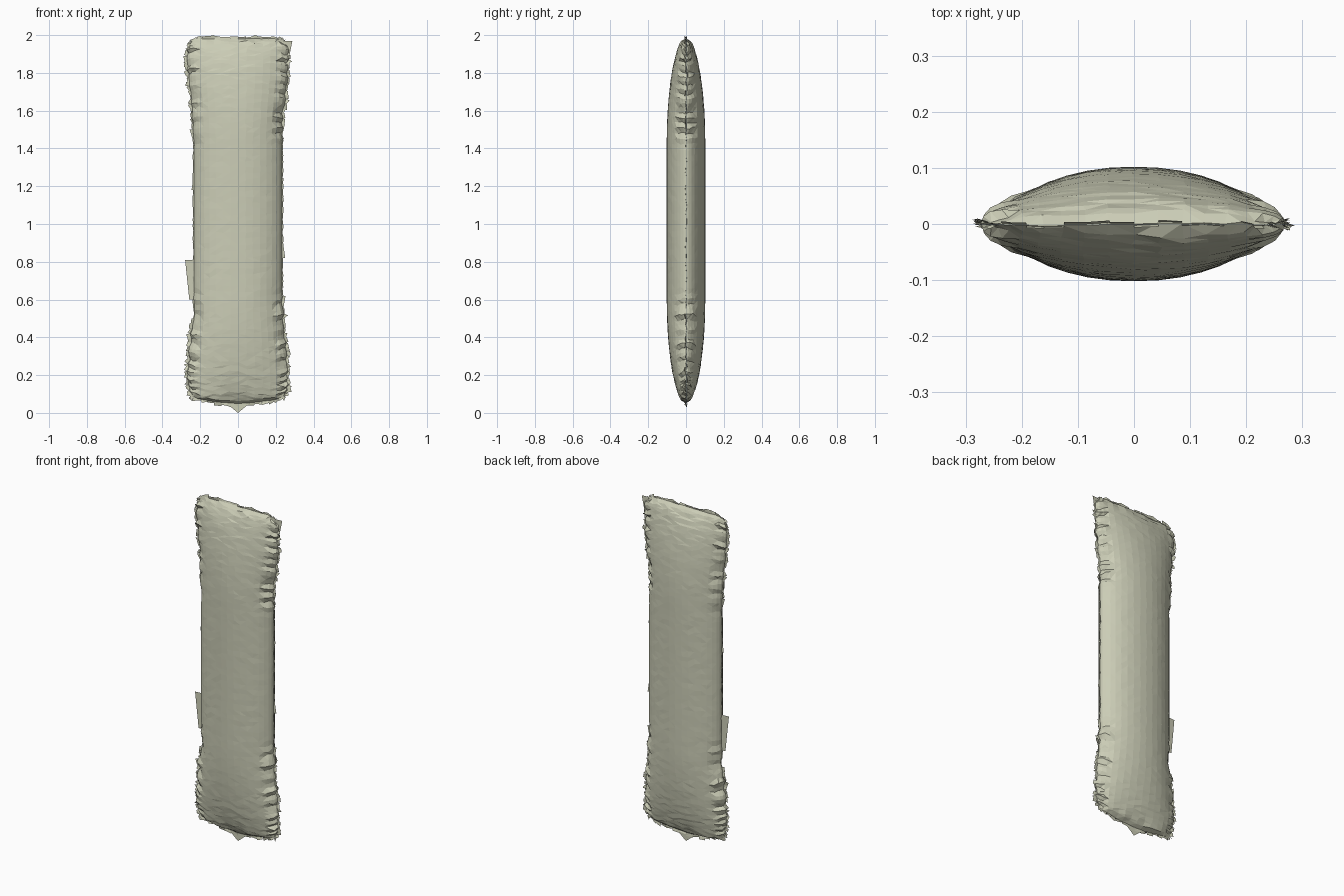
import bpy, bmesh, math, random
from mathutils import Vector

if "Cube" in bpy.data.objects:
    bpy.data.objects.remove(bpy.data.objects["Cube"])

random.seed(7)
NX, NZ = 18, 76


def smooth(a, b, t):
    t = max(0.0, min(1.0, (t - a) / (b - a)))
    return t * t * (3 - 2 * t)


def outline(u, v):
    """Flat seam shape: slim waist, flared and slightly rounded ends."""
    flare = smooth(0.45, 0.92, abs(v))
    x = u * (0.234 + 0.032 * flare - 0.016 * abs(v) ** 40)
    low = 0.05 + 0.028 * abs(u) ** 1.5 + 0.012 * abs(u) ** 12
    high = 1.982 - 0.016 * abs(u) ** 12
    return x, low + (high - low) * (v + 1) / 2


def puff(u, v, z):
    """Half thickness of the stuffed body."""
    end = max(0.0, min(z - 0.05, 1.983 - z, 0.55)) / 0.55
    if abs(v) >= 1 or abs(u) >= 1:
        return 0.0
    return 0.102 * (1 - u * u) ** 0.57 * (1 - (1 - end) ** 2) ** 0.52


# random pleat depth for each row and column of the cloth
side_pleat = {(s, j): random.uniform(-1, 1) * (1 if j % 2 else -0.6)
              for s in (-1, 1) for j in range(NZ + 1)}
end_pleat = {(s, i): random.uniform(-1, 1) for s in (-1, 1) for i in range(NX + 1)}

bm = bmesh.new()
sheets = {}
rim = {}
for face in (-1, 1):
    for i in range(NX + 1):
        for j in range(NZ + 1):
            u = math.sin((2 * i / NX - 1) * math.pi / 2)
            q = 2 * j / NZ - 1
            v = 0.55 * q + 0.45 * math.sin(q * math.pi / 2)
            border = i in (0, NX) or j in (0, NZ)
            if border and (i, j) in rim:
                sheets[face, i, j] = rim[i, j]
                continue
            x, z = outline(u, v)
            y = puff(u, v, z)
            su, sv = (1 if u > 0 else -1), (1 if v > 0 else -1)
            # creases along the outer thirds of the side seams and along both ends
            zone = smooth(0.35, 0.55, abs(v))
            au = abs(u)
            amount = zone * smooth(0.72, 0.93, au) * side_pleat[su, j]
            x += su * 0.009 * amount
            if not border:
                y += 0.010 * amount * (1 - 0.5 * smooth(0.97, 1, au))
                y += 0.008 * smooth(0.90, 0.97, abs(v)) * end_pleat[sv, i] * (1 - au)
                z += random.uniform(-0.006, 0.006)
                x += random.uniform(-0.005, 0.005) * (1 - au)
                y = max(y, 0.003)
            else:
                y = random.uniform(-0.004, 0.004)
            vert = bm.verts.new((x, y * face if not border else y, z))
            sheets[face, i, j] = vert
            if border:
                rim[i, j] = vert
for face in (-1, 1):
    for i in range(NX):
        for j in range(NZ):
            quad = [sheets[face, i, j], sheets[face, i + 1, j],
                    sheets[face, i + 1, j + 1], sheets[face, i, j + 1]]
            bm.faces.new(quad if face < 0 else quad[::-1])
bmesh.ops.triangulate(bm, faces=bm.faces[:], quad_method='SHORT_EDGE')

# ordered seam points, used again for the frayed edge
keys = ([(i, 0) for i in range(NX)] + [(NX, j) for j in range(NZ)]
        + [(i, NZ) for i in range(NX, 0, -1)] + [(0, j) for j in range(NZ, 0, -1)])
seam = [rim[k].co.copy() for k in keys]

cloth = bpy.data.materials.new("olive_cloth")
cloth.diffuse_color = (0.60, 0.61, 0.47, 1)
cloth.use_nodes = True
cloth.node_tree.nodes["Principled BSDF"].inputs["Base Color"].default_value = cloth.diffuse_color


def finish(mesh_data, name):
    mesh = bpy.data.meshes.new(name)
    mesh_data.to_mesh(mesh)
    mesh_data.free()
    obj = bpy.data.objects.new(name, mesh)
    obj.data.materials.append(cloth)
    bpy.context.collection.objects.link(obj)
    return obj


finish(bm, "cushion_body")

# frayed seam edge: ragged strip around the outline
bm = bmesh.new()
n = len(seam)
for k in range(n):
    a, b = seam[k], seam[(k + 1) % n]
    d = b - a
    out = Vector((d.z, 0, -d.x)).normalized()
    mid = abs(a.z - 1.02) < 0.5
    lo, hi = (0.002, 0.008) if mid else (0.004, 0.022)
    if a.z > 1.95 and abs(a.x) < 0.25:
        lo, hi = 0.005, 0.015
    reach = [random.uniform(lo, hi) for _ in range(2)]
    sway = random.uniform(-0.008, 0.008) * (0.4 if mid else 1)
    pts = [a - out * 0.008, b - out * 0.008,
           b + out * reach[1], a + out * reach[0]]
    for p in pts[2:]:
        p.y += sway
        p.x = max(-0.29, min(0.29, p.x))
        p.z = min(p.z, 2.0)
    bm.faces.new([bm.verts.new(p) for p in pts])
finish(bm, "frayed_seam")

# larger loose flaps: side, z of wide end, z of narrow end, reach
bm = bmesh.new()
flaps = [(-1, 0.81, 0.60, 0.280), (1, 0.82, 0.98, 0.250), (-1, 1.50, 1.43, 0.256),
         (1, 1.53, 1.43, 0.248), (1, 1.12, 1.25, 0.243), (-1, 1.18, 1.34, 0.246),
         (1, 0.62, 0.50, 0.252), (1, 0.11, 0.20, 0.284), (-1, 1.89, 1.80, 0.290),
         (1, 1.97, 1.86, 0.288), (-1, 0.20, 0.12, 0.278), (1, 1.70, 1.60, 0.264)]
for s, wide, narrow, reach in flaps:
    pts = [(0.222, wide), (reach, wide), (reach - 0.022, narrow), (0.222, narrow)]
    bm.faces.new([bm.verts.new((s * x, random.uniform(-0.003, 0.003), z)) for x, z in pts])
# pointed tip at the bottom and peak at the top
for pts in ([(-0.07, 0.058), (0.0, 0.0), (0.07, 0.058)],
            [(-0.2, 1.975), (-0.13, 2.0), (-0.08, 1.975)],
            [(0.03, 1.975), (0.09, 2.0), (0.16, 1.975)]):
    bm.faces.new([bm.verts.new((x, 0, z)) for x, z in pts])
finish(bm, "loose_flaps")
